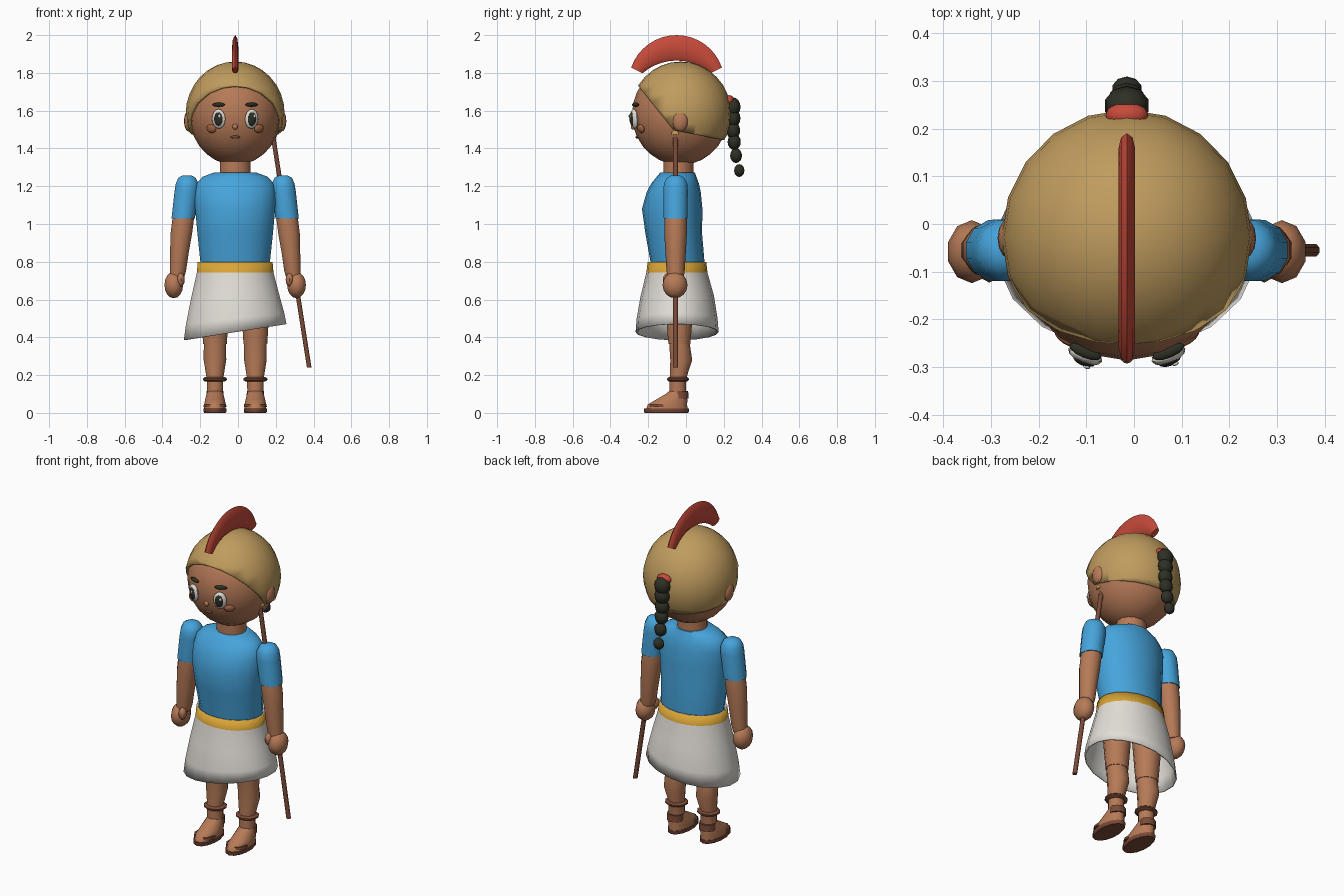
import bpy, bmesh, math
from mathutils import Vector

if "Cube" in bpy.data.objects:
    bpy.data.objects.remove(bpy.data.objects["Cube"])

CX = -0.015  # body centre line


def material(name, r, g, b):
    m = bpy.data.materials.new(name)
    lin = [(c / 255 / 12.92) if c < 11 else ((c / 255 + 0.055) / 1.055) ** 2.4 for c in (r, g, b)]
    m.diffuse_color = (*lin, 1)
    m.use_nodes = True
    m.node_tree.nodes["Principled BSDF"].inputs["Base Color"].default_value = m.diffuse_color
    return m


SKIN = material("skin", 182, 122, 87)
BLUSH = material("cheek_tan", 163, 100, 68)
BLUE = material("tunic_blue", 70, 164, 220)
WHITE = material("cloth_white", 226, 222, 215)
BELT = material("belt_yellow", 218, 165, 54)
GOLD = material("helmet_bronze", 192, 156, 94)
RED = material("crest_red", 198, 74, 58)
BROWN = material("leather_brown", 122, 74, 55)
BLACK = material("hair_black", 46, 47, 36)


def finish(name, bm, mats, angle=50):
    """Turn a bmesh into a smooth-shaded object."""
    bmesh.ops.recalc_face_normals(bm, faces=bm.faces)
    me = bpy.data.meshes.new(name)
    bm.to_mesh(me)
    bm.free()
    ob = bpy.data.objects.new(name, me)
    bpy.context.collection.objects.link(ob)
    for m in mats:
        me.materials.append(m)
    bpy.ops.object.select_all(action='DESELECT')
    ob.select_set(True)
    bpy.context.view_layer.objects.active = ob
    bpy.ops.object.shade_smooth_by_angle(angle=math.radians(angle))
    return ob


def bridge(bm, rings, caps=True):
    n = len(rings[0])
    for a, b in zip(rings, rings[1:]):
        for i in range(n):
            bm.faces.new((a[i], a[(i + 1) % n], b[(i + 1) % n], b[i]))
    if caps:
        bm.faces.new(rings[0])
        bm.faces.new(rings[-1])


def loft(name, rings, mats, n=12, caps=True, angle=50):
    """Stack of horizontal ellipses: (z, x, y, rx, ry, slope of z along x)."""
    bm = bmesh.new()
    loops = []
    for z, x, y, rx, ry, *tilt in rings:
        k = tilt[0] if tilt else 0
        loop = []
        for i in range(n):
            a = math.tau * (i + 0.5) / n
            dx = rx * math.cos(a)
            loop.append(bm.verts.new((x + dx, y + ry * math.sin(a), z + k * dx)))
        loops.append(loop)
    bridge(bm, loops, caps)
    return finish(name, bm, mats, angle)


def ball(name, loc, r, mat, seg=12, rings=8, aim=None):
    """Ellipsoid; its local y axis can be aimed along a direction."""
    bm = bmesh.new()
    bmesh.ops.create_uvsphere(bm, u_segments=seg, v_segments=rings, radius=1)
    bmesh.ops.scale(bm, vec=r, verts=bm.verts)
    ob = finish(name, bm, [mat])
    ob.location = loc
    if aim is not None:
        ob.rotation_euler = aim.to_track_quat('-Y', 'Z').to_euler()
    return ob


# head
HEAD = Vector((CX, -0.03, 1.58))
HR = Vector((0.243, 0.256, 0.268))
ball("head", HEAD, HR, SKIN, 20, 14)


def on_face(dx, z, out=0.0):
    """Point and outward direction on the front of the head."""
    dz = z - HEAD.z
    dy = -HR.y * math.sqrt(1 - (dx / HR.x) ** 2 - (dz / HR.z) ** 2)
    nrm = Vector((dx / HR.x ** 2, dy / HR.y ** 2, dz / HR.z ** 2)).normalized()
    return HEAD + Vector((dx, dy, dz)) + nrm * out, nrm


def face_part(name, dx, z, r, mat, out=0.0):
    p, nrm = on_face(dx, z, out)
    return ball(name, p, r, mat, aim=nrm)


# face
face_part("nose", 0, 1.515, (0.014, 0.014, 0.016), SKIN)
face_part("mouth", 0, 1.46, (0.026, 0.008, 0.008), BROWN)
for s, side in ((-1, "left"), (1, "right")):
    face_part(f"eye_{side}", s * 0.085, 1.557, (0.038, 0.018, 0.052), WHITE, 0.006)
    face_part(f"iris_{side}", s * 0.083, 1.557, (0.025, 0.012, 0.037), BLACK, 0.017)
    face_part(f"glint_{side}", s * 0.083 + 0.008, 1.572, (0.007, 0.004, 0.009), WHITE, 0.028)
    face_part(f"eyebrow_{side}", s * 0.086, 1.631, (0.036, 0.014, 0.011), BLACK, 0.003)
    face_part(f"cheek_{side}", s * 0.125, 1.505, (0.03, 0.012, 0.023), BLUSH, 0.002)
    ball(f"ear_{side}", (CX + s * 0.247, -0.03, 1.545), (0.024, 0.042, 0.055), SKIN)

# helmet: dome trimmed by a face plane and a neck plane
bm = bmesh.new()
bmesh.ops.create_uvsphere(bm, u_segments=20, v_segments=16, radius=1)
bmesh.ops.scale(bm, vec=(0.262, 0.268, 0.277), verts=bm.verts)
bmesh.ops.translate(bm, vec=(CX, -0.028, 1.583), verts=bm.verts)
for co, no in (((0, -0.262, 1.743), (0, 1.25, 1)), ((0, -0.03, 1.49), (0, 0.2, 1))):
    bmesh.ops.bisect_plane(bm, geom=bm.verts[:] + bm.edges[:] + bm.faces[:],
                           plane_co=co, plane_no=no, clear_inner=True)
helmet = finish("helmet", bm, [GOLD])
mod = helmet.modifiers.new("thickness", 'SOLIDIFY')
mod.thickness = 0.016

# crest: arched, tapered fin
bm = bmesh.new()
loops = []
for i in range(17):
    t = -1 + i / 8
    a, b = t * math.radians(71), t * math.radians(41)
    outer = Vector((0, -0.05 + 0.254 * math.sin(a), 1.746 + 0.254 * math.cos(a)))
    inner = Vector((0, -0.05 + 0.275 * math.sin(b), 1.59 + 0.275 * math.cos(b)))
    mid, half = (outer + inner) / 2, (outer - inner) / 2
    loops.append([bm.verts.new(mid + half * math.cos(q) + Vector((CX + 0.017 * math.sin(q), 0, 0)))
                  for q in (math.tau * j / 8 for j in range(8))])
bridge(bm, loops)
finish("crest", bm, [RED])

# braid and its tie
ball("braid_tie", (CX, 0.228, 1.655), (0.045, 0.028, 0.027), RED)
for i, (y, z, r) in enumerate(((0.248, 1.62, 0.048), (0.25, 1.56, 0.045), (0.25, 1.495, 0.043),
                               (0.255, 1.435, 0.041), (0.265, 1.362, 0.037), (0.282, 1.283, 0.032))):
    ball(f"braid_bead_{i + 1}", (CX, y, z), (r, r * 0.85, r * 1.05), BLACK, 10, 8)

# neck and tunic
loft("neck", [(1.2, CX, -0.04, 0.085, 0.08), (1.36, CX, -0.04, 0.082, 0.08)], [SKIN], 14)
loft("tunic", [(0.77, CX, -0.045, 0.184, 0.14), (0.8, CX, -0.045, 0.187, 0.143),
               (0.95, CX, -0.065, 0.203, 0.15), (1.08, CX, -0.073, 0.215, 0.16),
               (1.17, CX, -0.065, 0.218, 0.143), (1.215, CX, -0.058, 0.207, 0.126),
               (1.25, CX, -0.05, 0.175, 0.105), (1.272, CX, -0.045, 0.115, 0.092)], [BLUE], 18)

# skirt with waistband, hem slanting sideways
skirt = loft("skirt", [(0.8, CX, -0.048, 0.201, 0.155), (0.742, CX, -0.048, 0.206, 0.162),
                       (0.62, CX, -0.046, 0.236, 0.194, 0.04), (0.5, CX, -0.047, 0.264, 0.214, 0.11),
                       (0.428, CX, -0.047, 0.276, 0.22, 0.155)], [BELT, WHITE], 18, caps=False)
for p in skirt.data.polygons:
    p.material_index = 0 if p.center.z > 0.74 else 1
mod = skirt.modifiers.new("cloth", 'SOLIDIFY')
mod.thickness = 0.008
mod.material_offset = 1
mod.material_offset_rim = 1

for s, side in ((-1, "left"), (1, "right")):
    X = lambda d: CX + s * d
    AY = -0.055
    # arm
    loft(f"sleeve_{side}", [(1.258, X(.255), AY, .022, .022), (1.245, X(.255), AY, .047, .047),
                            (1.215, X(.254), AY, .062, .064), (1.175, X(.257), AY, .066, .067),
                            (1.03, X(.275), AY, .064, .065)], [BLUE])
    loft(f"forearm_{side}", [(1.06, X(.272), AY, .056, .057), (1.03, X(.275), AY, .06, .06),
                             (.95, X(.285), AY, .06, .06), (.85, X(.295), AY, .052, .054),
                             (.75, X(.303), AY, .045, .048), (.71, X(.31), AY, .04, .042)], [SKIN], 10)
    ball(f"hand_{side}", (X(.325), AY - .003, .677), (.052, .066, .07), SKIN, 10, 8)
    ball(f"thumb_{side}", (X(.288), -.095, .705), (.021, .028, .036), SKIN, 8, 6)
    # leg
    lx = X(.107)
    loft(f"thigh_{side}", [(.7, lx, -.04, .083, .085), (.5, lx, -.035, .074, .072),
                           (.365, lx, -.035, .065, .06)], [SKIN])
    loft(f"shin_{side}", [(.37, lx, -.035, .061, .056), (.28, lx, -.025, .062, .06),
                          (.18, lx, -.043, .045, .045), (.07, lx, -.043, .044, .045)], [SKIN])
    # sandal
    loft(f"foot_{side}", [(.02, lx, -.102, .059, .113), (.045, lx, -.098, .059, .108),
                          (.07, lx, -.076, .054, .086), (.1, lx, -.052, .046, .058),
                          (.115, lx, -.045, .04, .046)], [SKIN])
    loft(f"sole_{side}", [(0, lx, -.104, .058, .114), (.006, lx, -.104, .063, .119),
                          (.022, lx, -.104, .063, .119)], [BROWN], 14)
    loft(f"toe_strap_{side}", [(.03, lx, -.14, .063, .062), (.046, lx, -.14, .061, .06)], [BROWN])
    loft(f"heel_strap_{side}", [(.075, lx, -.03, .048, .045), (.115, lx, -.03, .047, .043)], [BROWN])
    loft(f"ankle_band_{side}", [(.166, lx, -.042, .054, .05), (.174, lx, -.042, .066, .06),
                                (.182, lx, -.042, .066, .06), (.19, lx, -.042, .054, .05)], [BROWN])

# spear: shaft and small point
top, low = Vector((0.185, -0.055, 1.47)), Vector((0.377, -0.055, 0.24))
loft("spear_shaft", [(low.z, low.x, low.y, .013, .014), (top.z, top.x, top.y, .013, .014)], [BROWN], 8)
loft("spear_point", [(1.475, .19, -.055, .024, .026), (1.487, .188, -.055, .026, .03),
                     (1.54, .182, -.055, .004, .004)], [GOLD], 8)
